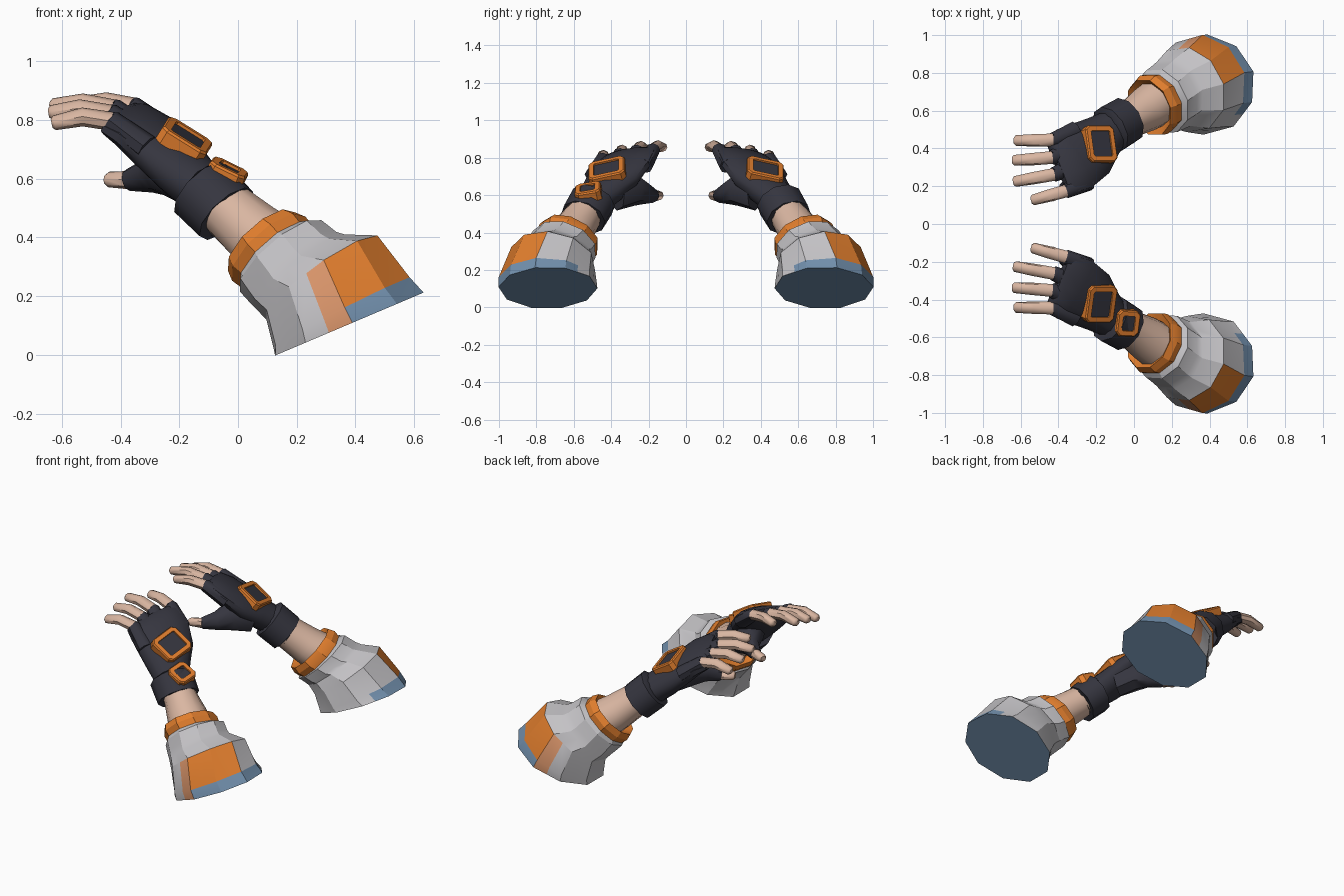
import bpy, bmesh, math, random
from mathutils import Vector

random.seed(4)
if "Cube" in bpy.data.objects:
    bpy.data.objects.remove(bpy.data.objects["Cube"], do_unlink=True)


def material(name, rgb):
    m = bpy.data.materials.new(name)
    m.use_nodes = True
    m.diffuse_color = (*rgb, 1)
    node = next(n for n in m.node_tree.nodes if n.type == "BSDF_PRINCIPLED")
    node.inputs["Base Color"].default_value = (*rgb, 1)
    node.inputs["Roughness"].default_value = 0.8
    return m


MATS = [material("skin", (0.70, 0.47, 0.36)),
        material("glove_charcoal", (0.036, 0.036, 0.05)),
        material("orange", (0.76, 0.21, 0.027)),
        material("sleeve_grey", (0.55, 0.54, 0.56)),
        material("lining_blue", (0.17, 0.28, 0.42)),
        material("pale_orange", (0.72, 0.31, 0.15))]
SKIN, GLOVE, ORANGE, GREY, BLUE, PALE = range(6)
ACROSS = Vector((0.2, 0.92, 0.32))   # little finger to index finger
EAST = Vector((1, 0, 0))


def frame(axis, ref):
    """Two unit directions at right angles to the axis, the first near ref."""
    axis = Vector(axis).normalized()
    u = (ref - axis * ref.dot(axis)).normalized()
    return u, axis.cross(u)


def ring(center, axis, ref, ru, rv, sides, phase=0.0, jitter=0.0):
    """Elliptical loop around an axis, starting from the ref direction."""
    u, v = frame(axis, ref)
    loop = []
    for k in range(sides):
        a = phase + math.tau * k / sides
        s = 1 + random.uniform(-jitter, jitter)
        loop.append(Vector(center) + (u * ru * math.cos(a) + v * rv * math.sin(a)) * s)
    return loop


def halved(loop):
    """Add a point in the middle of each edge of a loop."""
    return [p for a, b in zip(loop, loop[1:] + loop[:1]) for p in (a, (a + b) / 2)]


def loft(name, loops, paint, ends, mirror=True, angle=35):
    """Skin the loops; paint(band, segment) gives each face its colour."""
    bm = bmesh.new()
    rows = [[bm.verts.new(p) for p in loop] for loop in loops]
    n = len(rows[0])
    for i in range(len(rows) - 1):
        for j in range(n):
            k = (j + 1) % n
            f = bm.faces.new((rows[i][j], rows[i][k], rows[i + 1][k], rows[i + 1][j]))
            f.material_index = paint(i, j)
    for row, colour in zip((rows[0][::-1], rows[-1]), ends):
        bm.faces.new(row).material_index = colour
    bmesh.ops.recalc_face_normals(bm, faces=bm.faces)
    for f in bm.faces:
        f.smooth = True
    mesh = bpy.data.meshes.new(name)
    bm.to_mesh(mesh)
    bm.free()
    mesh.set_sharp_from_angle(angle=math.radians(angle))
    for m in MATS:
        mesh.materials.append(m)
    ob = bpy.data.objects.new(name, mesh)
    bpy.context.collection.objects.link(ob)
    if mirror:
        mod = ob.modifiers.new("other_arm", "MIRROR")
        mod.use_axis = (False, True, False)
        mod.use_mirror_merge = False


def tube(name, stations, colours, sides=8, angle=45):
    """Loft along a path of (center, half width, half thickness)."""
    pts = [Vector(s[0]) for s in stations]
    loops = []
    for i, (c, w, t) in enumerate(stations):
        tangent = pts[min(i + 1, len(pts) - 1)] - pts[max(i - 1, 0)]
        loops.append(ring(c, tangent, ACROSS, w, t, sides, math.pi / sides))
    loft(name, loops, lambda i, j: colours[i], (colours[0], colours[-1]), angle=angle)


# Sleeve: flared bell, folded cuff and orange band
BAND = (-0.62, 0.36, 0.7)
sleeve = [((0.38, -0.735, 0.105), (-0.39, 0, 0.92), 0.288, 0.265),
          ((0.355, -0.735, 0.142), (-0.46, 0.05, 0.89), 0.268, 0.264),
          ((0.285, -0.712, 0.262), (-0.58, 0.2, 0.8), 0.243, 0.23),
          ((0.21, -0.69, 0.285), (-0.6, 0.2, 0.77), 0.20, 0.188),
          ((0.185, -0.675, 0.30), (-0.58, 0.25, 0.77), 0.192, 0.188),
          ((0.145, -0.65, 0.337), (-0.62, 0.3, 0.72), 0.187, 0.182),
          ((0.13, -0.643, 0.338), BAND, 0.163, 0.165),
          ((0.105, -0.63, 0.362), BAND, 0.165, 0.174),
          ((0.08, -0.617, 0.387), BAND, 0.15, 0.162),
          ((0.10, -0.63, 0.365), BAND, 0.11, 0.11)]


def sleeve_paint(band, seg):
    if band < 2 and seg == 15:
        return PALE
    if band == 0:
        return BLUE if seg >= 16 or seg <= 2 else GREY
    if band == 1:
        return ORANGE if seg >= 16 else GREY
    return ORANGE if band >= 6 else GREY


loft("sleeve", [halved(ring(c, a, EAST, ru, rv, 10, math.radians(-16), 0.02 if i < 6 else 0.01))
                for i, (c, a, ru, rv) in enumerate(sleeve)],
     sleeve_paint, (BLUE, ORANGE), angle=24)

# Forearm and glove
tube("forearm", [((0.16, -0.67, 0.335), 0.13, 0.125), ((0.06, -0.605, 0.41), 0.12, 0.11),
                 ((-0.02, -0.555, 0.48), 0.10, 0.10), ((-0.09, -0.51, 0.545), 0.095, 0.095)],
     [SKIN] * 3, 12)
tube("glove_cuff", [((-0.045, -0.545, 0.485), 0.10, 0.10), ((-0.04, -0.55, 0.48), 0.128, 0.118),
                    ((-0.125, -0.50, 0.565), 0.132, 0.12), ((-0.135, -0.495, 0.572), 0.10, 0.088)],
     [GLOVE] * 3, 10)
tube("glove_palm", [((-0.11, -0.51, 0.555), 0.10, 0.088), ((-0.175, -0.455, 0.612), 0.13, 0.086),
                    ((-0.24, -0.393, 0.682), 0.168, 0.08), ((-0.32, -0.343, 0.76), 0.184, 0.066),
                    ((-0.385, -0.316, 0.803), 0.176, 0.05), ((-0.405, -0.31, 0.813), 0.15, 0.03)],
     [GLOVE] * 5, 14)

# Fingers: glove stub, then bare skin: (stub end, middle, tip)
fingers = {
    "index": ((-0.36, -0.175, 0.845), (-0.45, -0.15, 0.862), (-0.535, -0.127, 0.855)),
    "middle": ((-0.425, -0.262, 0.838), (-0.53, -0.243, 0.858), (-0.63, -0.225, 0.848)),
    "ring": ((-0.435, -0.352, 0.82), (-0.54, -0.343, 0.838), (-0.635, -0.337, 0.825)),
    "little": ((-0.43, -0.445, 0.795), (-0.53, -0.443, 0.81), (-0.625, -0.442, 0.79))}
for name, (stub, mid, tip) in fingers.items():
    stub, mid, tip = Vector(stub), Vector(mid), Vector(tip)
    root = stub + Vector((0.12, -0.05, -0.09))
    end = tip + (tip - mid).normalized() * 0.01
    tube(name + "_finger", [(root, 0.05, 0.045), (stub, 0.04, 0.037), (stub, 0.034, 0.032),
                            (mid, 0.033, 0.032), (tip, 0.029, 0.025), (end, 0.018, 0.015)],
         [GLOVE, GLOVE, SKIN, SKIN, SKIN])
tube("thumb", [((-0.19, -0.38, 0.615), 0.09, 0.10), ((-0.255, -0.28, 0.632), 0.085, 0.09),
               ((-0.305, -0.22, 0.61), 0.055, 0.06), ((-0.375, -0.175, 0.595), 0.038, 0.037),
               ((-0.375, -0.175, 0.595), 0.032, 0.031), ((-0.44, -0.147, 0.597), 0.03, 0.026),
               ((-0.452, -0.143, 0.597), 0.019, 0.016)],
     [GLOVE] * 4 + [SKIN] * 2)


def framed_panel(name, center, normal, half_u, half_v, depth, mirror):
    """Raised orange frame with cut corners around a sunken dark plate."""
    n = Vector(normal).normalized()
    u, v = frame(n, ACROSS)
    loops = []
    for inset, lift in ((0, -depth), (0, 0.006), (0.006, 0.014), (0.03, 0.014), (0.03, 0.004)):
        hu, hv, cut = half_u - inset, half_v - inset, 0.022 - inset / 2
        loop = []
        for su, sv in ((1, 1), (-1, 1), (-1, -1), (1, -1)):
            pair = [(su * hu, sv * (hv - cut)), (su * (hu - cut), sv * hv)]
            for a, b in pair if su * sv > 0 else pair[::-1]:
                loop.append(Vector(center) + n * lift + u * a + v * b)
        loops.append(loop)
    loft(name, loops, lambda i, j: ORANGE, (ORANGE, GLOVE), mirror, 20)


# Hand-back panel on both gloves, wrist device on the front arm only
framed_panel("hand_panel", (-0.176, -0.424, 0.739), (0.51, -0.25, 0.82), 0.1, 0.088, 0.04, True)
framed_panel("wrist_device", (-0.033, -0.525, 0.629), (0.42, -0.2, 0.88), 0.07, 0.066, 0.05, False)
